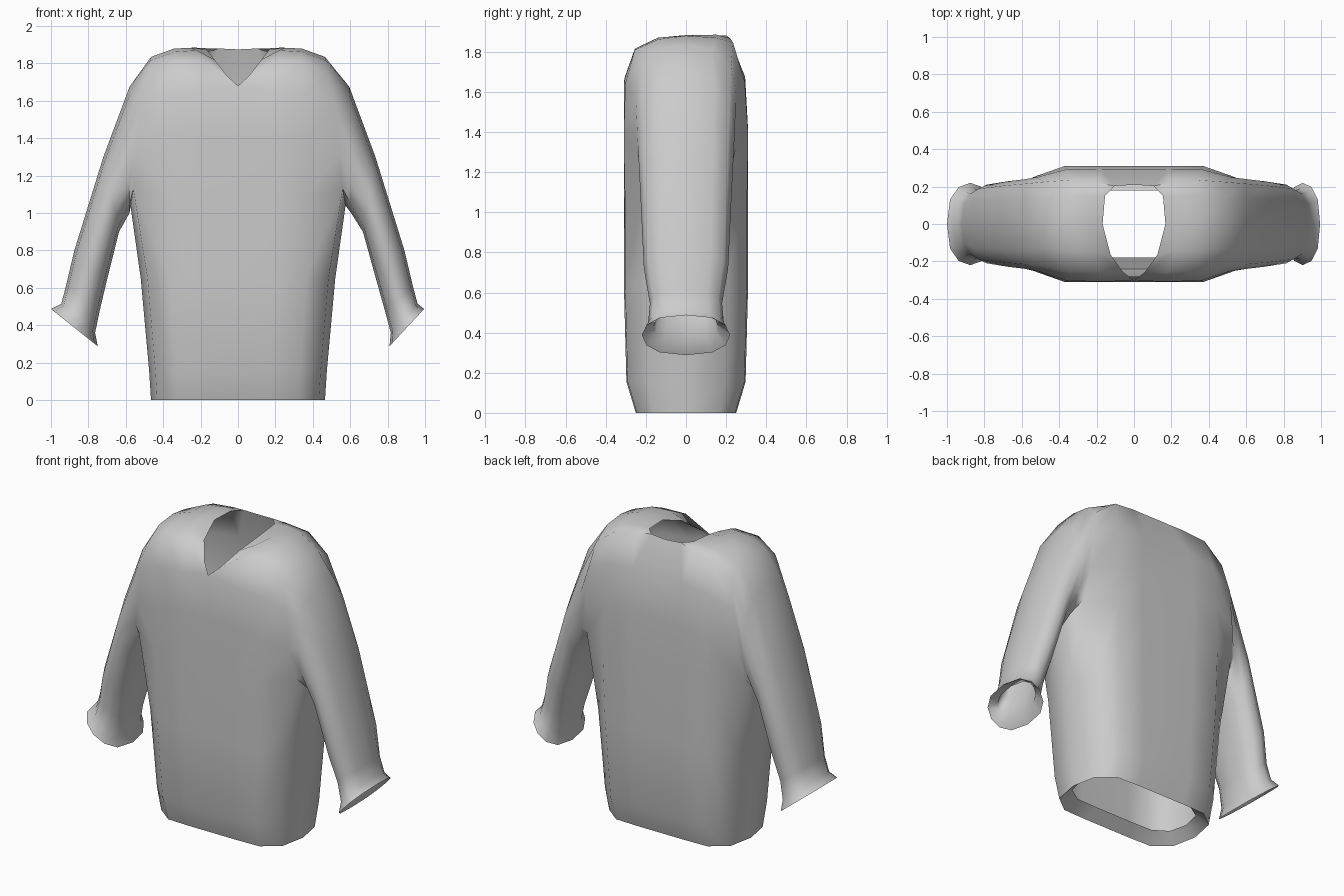
import bpy, bmesh
from math import sin, cos, pi

if "Cube" in bpy.data.objects:
    bpy.data.objects.remove(bpy.data.objects["Cube"])

# Half-shirt rows: (x, y, z) from centre line to the sleeve seam
FRONT = [
    [(0, -.31, 1.1), (.19, -.31, 1.1), (.38, -.305, 1.1), (.56, -.21, 1.13)],
    [(0, -.31, 1.4), (.19, -.31, 1.4), (.37, -.31, 1.38), (.54, -.25, 1.33)],
    [(0, -.303, 1.68), (.18, -.308, 1.66), (.36, -.303, 1.64), (.52, -.25, 1.57)],
    [(.06, -.255, 1.735), (.18, -.255, 1.815), (.34, -.255, 1.81), (.48, -.225, 1.74)],
    [(.125, -.165, 1.82), (.22, -.14, 1.87), (.34, -.14, 1.862), (.47, -.13, 1.815)],
    [(.168, 0, 1.875), (.25, 0, 1.883), (.34, 0, 1.88), (.465, 0, 1.835)],
]
BACK = [
    [(.155, .15, 1.88), (.24, .15, 1.885), (.34, .15, 1.87), (.47, .13, 1.815)],
    [(.105, .203, 1.88), (.19, .22, 1.868), (.34, .235, 1.845), (.48, .225, 1.74)],
    [(0, .293, 1.68), (.18, .295, 1.67), (.36, .293, 1.65), (.52, .25, 1.57)],
    [(0, .31, 1.4), (.19, .31, 1.4), (.37, .31, 1.38), (.54, .25, 1.33)],
    [(0, .31, 1.1), (.19, .31, 1.1), (.38, .305, 1.1), (.56, .21, 1.13)],
]
ARMPIT = (.575, 0, 1.04)
# Torso rings: height, half width, half depth (first one is the turned-in hem)
TORSO = [(.06, .40, .18), (0, .465, .25), (.155, .475, .297), (.65, .52, .31)]
SECTION = [(0, -1), (.36, -1), (.70, -.98), (.93, -.65), (1, 0),
           (.93, .65), (.70, .98), (.36, 1), (0, 1)]
# Sleeve rings: outer x, z, inner x, z, half depth
SLEEVE = [(.595, 1.675, .605, 1.0, .24), (.735, 1.3, .668, .9, .228),
          (.89, .80, .74, .64, .21), (.935, .61, .785, .48, .18),
          (.96, .515, .817, .36, .19), (.995, .487, .81, .288, .22)]

bm = bmesh.new()


def add(points, side):
    return [bm.verts.new((side * x, y, z)) for x, y, z in points]


def bridge(a, b, closed=False):
    n = len(a)
    for i in range(n if closed else n - 1):
        j = (i + 1) % n
        bm.faces.new((a[i], a[j], b[j], b[i]))


for side in (1, -1):
    # Chest, shoulders and back
    rows = [add(r, side) for r in FRONT + BACK]
    for a, b in zip(rows, rows[1:]):
        bridge(a, b)
    nape = add([(0, .21, 1.875)], side)[0]
    bm.faces.new((nape, rows[7][0], rows[8][0]))
    armpit = add([ARMPIT], side)

    # Torso and turned-in hem
    rings = [add([(x * w, y * d, z) for x, y in SECTION], side) for z, w, d in TORSO]
    rings.append(rows[0] + armpit + rows[-1][::-1])
    for a, b in zip(rings, rings[1:]):
        bridge(a, b)

    # Sleeve with flared cuff; the left one hangs slightly wider
    last = armpit + [r[3] for r in rows]
    for i, (xo, zo, xi, zi, h) in enumerate(SLEEVE):
        if side < 0:
            xo -= .015 if i < 5 else -.005
            xi -= .025 + .007 * i
        ring = []
        for k in range(12):
            c, s = cos(k * pi / 6), sin(k * pi / 6)
            y = -h * (abs(s) ** .75) * (1 if s > 0 else -1)
            if k % 6 == 0:
                y = 0
            ring.append(((xo + xi) / 2 + (xi - xo) / 2 * c, y,
                         (zo + zi) / 2 + (zi - zo) / 2 * c))
        new = add(ring, side)
        bridge(last, new, True)
        last = new

bmesh.ops.remove_doubles(bm, verts=bm.verts, dist=.0005)
bmesh.ops.recalc_face_normals(bm, faces=bm.faces)
bm.verts.index_update()
inside = [v.index for v in bm.verts if not v.is_boundary]

mesh = bpy.data.meshes.new("sweater")
bm.to_mesh(mesh)
bm.free()
sweater = bpy.data.objects.new("sweater", mesh)
bpy.context.collection.objects.link(sweater)

# Inner lining that meets the outside at the openings
group = sweater.vertex_groups.new(name="lining")
group.add(inside, 1, 'REPLACE')
lining = sweater.modifiers.new("lining", 'SOLIDIFY')
lining.thickness = .03
lining.offset = -1
lining.use_rim = False
lining.vertex_group = group.name

bpy.context.view_layer.objects.active = sweater
sweater.select_set(True)
bpy.ops.object.shade_smooth_by_angle(angle=1.0)
